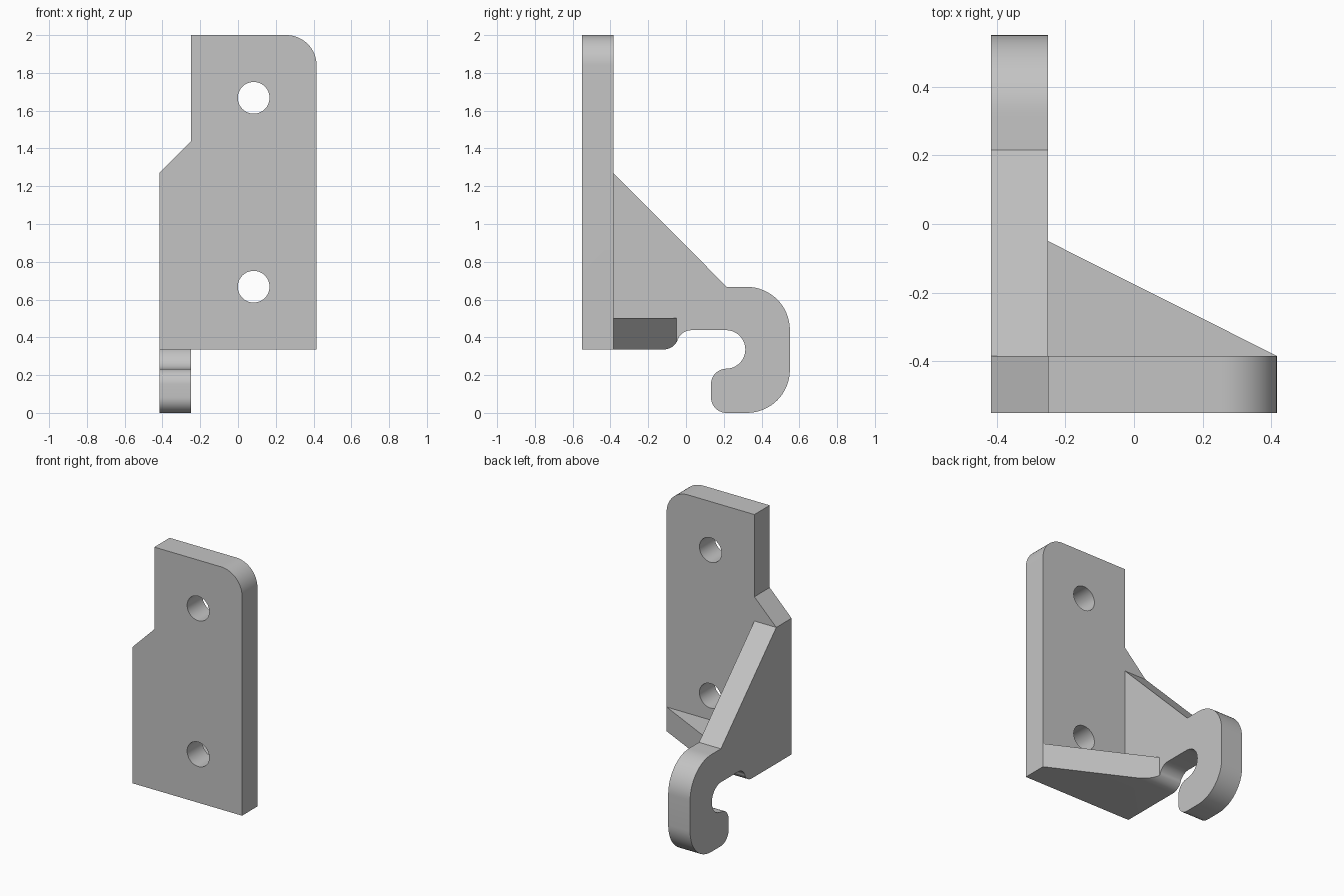
import bpy, bmesh
from math import sin, cos, pi, radians
from mathutils import Vector

cube = bpy.data.objects.get("Cube")
if cube:
    bpy.data.objects.remove(cube, do_unlink=True)

GREY = (0.55, 0.55, 0.55, 1.0)
mat = bpy.data.materials.new("plain grey")
mat.use_nodes = True
mat.diffuse_color = GREY
mat.node_tree.nodes["Principled BSDF"].inputs["Base Color"].default_value = GREY


def arc(cx, cy, r, start, end, steps=16):
    """Points along an arc, angles in degrees."""
    angles = [radians(start + (end - start) * i / steps) for i in range(steps + 1)]
    return [(cx + r * cos(a), cy + r * sin(a)) for a in angles]


def prism(name, outline, axis, low, high):
    """Extrude a flat outline along the given axis between two positions."""
    place = {"x": lambda p, d: (d, p[0], p[1]),
             "y": lambda p, d: (p[0], d, p[1]),
             "z": lambda p, d: (p[0], p[1], d)}[axis]
    bm = bmesh.new()
    face = bm.faces.new([bm.verts.new(place(p, low)) for p in outline])
    out = bmesh.ops.extrude_face_region(bm, geom=[face], use_keep_orig=True)
    moved = [g for g in out["geom"] if isinstance(g, bmesh.types.BMVert)]
    bmesh.ops.translate(bm, verts=moved, vec=Vector(place((0, 0), high - low)))
    bmesh.ops.recalc_face_normals(bm, faces=bm.faces)
    mesh = bpy.data.meshes.new(name)
    bm.to_mesh(mesh)
    bm.free()
    mesh.materials.append(mat)
    obj = bpy.data.objects.new(name, mesh)
    bpy.context.collection.objects.link(obj)
    return obj


def combine(target, tool, operation):
    """Apply a boolean and discard the tool."""
    mod = target.modifiers.new("boolean", "BOOLEAN")
    mod.operation = operation
    mod.solver = "EXACT"
    mod.object = tool
    bpy.context.view_layer.objects.active = target
    bpy.ops.object.modifier_apply(modifier=mod.name)
    bpy.data.objects.remove(tool, do_unlink=True)


HALF, INNER = 0.416, -0.25        # half width, inner face of the arm
FRONT, BACK = -0.55, -0.384       # mounting plate faces
EMBED = -0.46                     # depth at which parts sink into the plate
BASE, SHOULDER = 0.336, 1.27

# Mounting plate with a stepped side and one rounded corner
plate_outline = [(-HALF, BASE), (HALF, BASE)]
plate_outline += arc(HALF - 0.16, 1.84, 0.16, 0, 90)
plate_outline += [(INNER, 2), (INNER, SHOULDER + 0.166), (-HALF, SHOULDER)]
bracket = prism("bracket", plate_outline, "y", FRONT, BACK)

# Two screw holes
for z in (0.668, 1.668):
    hole = prism("hole_cutter", arc(0.083, z, 0.084, 0, 352.5, 47), "y", -0.7, -0.2)
    combine(bracket, hole, "DIFFERENCE")

# Side arm ending in a hook
heel = arc(-0.118, BASE + 0.08, 0.08, -90, -22, 8)
arm_outline = [(EMBED, BASE)] + heel
arm_outline += arc(0.03, 0.358, 0.08, 157, 90, 8)          # mouth of the slot
arm_outline += arc(0.212, 0.336, 0.102, 90, -90, 24)       # slot end
arm_outline += arc(0.215, 0.151, 0.083, 90, 180, 12)       # hook tip
arm_outline += arc(0.215, 0.083, 0.083, 180, 270, 12)
arm_outline += arc(0.322, 0.228, 0.228, -90, 0)            # outer curve
arm_outline += arc(0.322, 0.439, 0.228, 0, 90)
arm_outline += [(0.216, 0.667), (BACK, SHOULDER), (EMBED, SHOULDER - 0.07)]
arm = prism("hook_arm", arm_outline, "x", -HALF, INNER)

# Triangular floor brace, its lower tip rounded like the arm's heel
brace_plan = [(-0.33, EMBED), (HALF, EMBED), (HALF, BACK), (INNER, -0.05), (-0.33, -0.05)]
brace = prism("floor_brace", brace_plan, "z", 0.2, 0.502)
brace_side = [(-0.5, BASE)] + heel + [(heel[-1][0], 0.6), (-0.5, 0.6)]
combine(brace, prism("brace_cutter", brace_side, "x", -0.6, 0.6), "INTERSECT")

# Join into one solid and tidy the flat faces
combine(bracket, arm, "UNION")
combine(bracket, brace, "UNION")
bm = bmesh.new()
bm.from_mesh(bracket.data)
bmesh.ops.remove_doubles(bm, verts=bm.verts, dist=0.0002)
bmesh.ops.dissolve_limit(bm, angle_limit=radians(0.5), verts=bm.verts, edges=bm.edges)
bmesh.ops.recalc_face_normals(bm, faces=bm.faces)
bm.to_mesh(bracket.data)
bm.free()

bpy.ops.object.select_all(action="DESELECT")
bracket.select_set(True)
bpy.context.view_layer.objects.active = bracket
bpy.ops.object.shade_smooth_by_angle(angle=radians(30))
